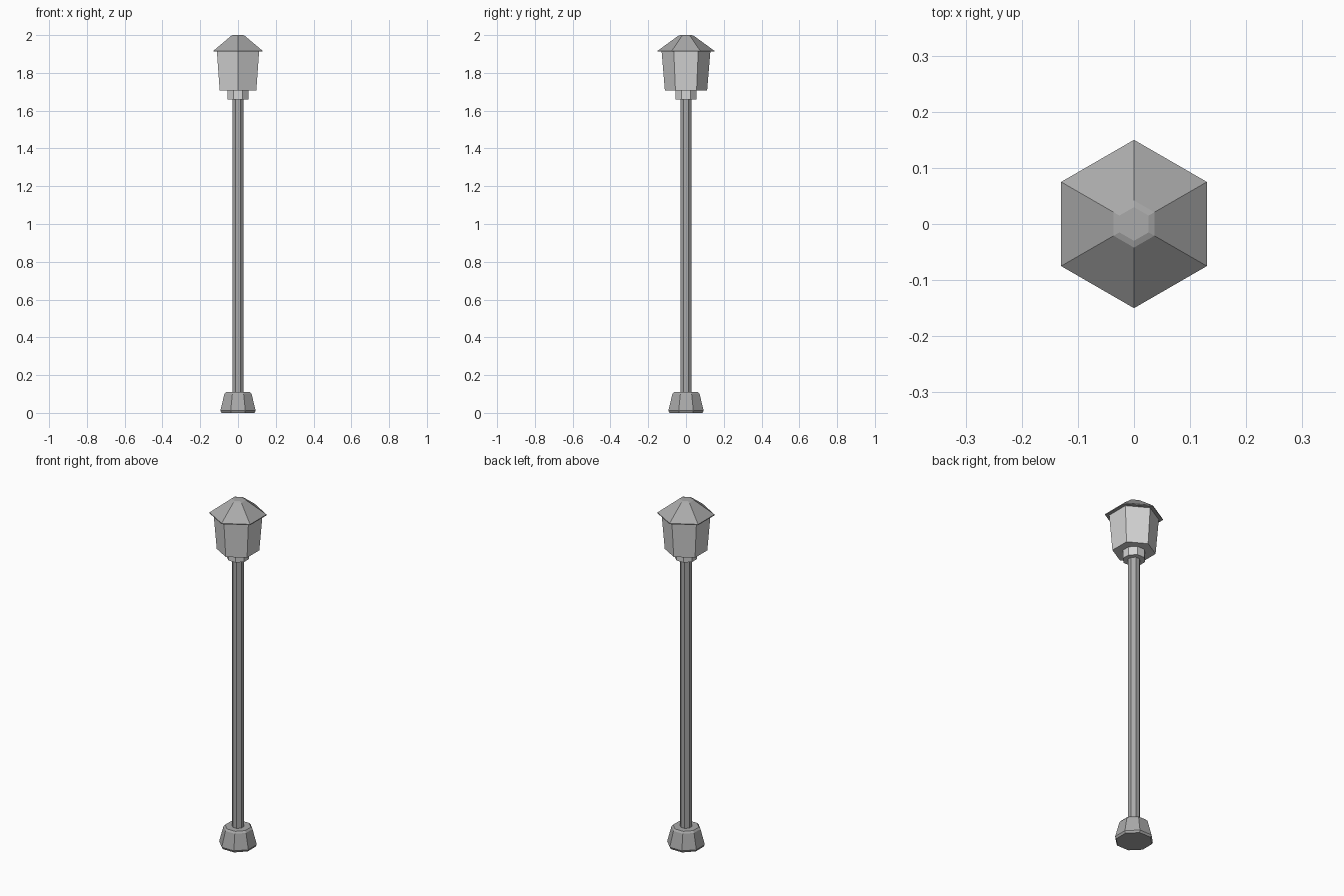
import bpy
import bmesh
from math import cos, sin, pi

cube = bpy.data.objects.get("Cube")
if cube:
    bpy.data.objects.remove(cube, do_unlink=True)


def make_material(name, value):
    mat = bpy.data.materials.new(name)
    mat.use_nodes = True
    colour = (value, value, value, 1)
    mat.diffuse_color = colour
    mat.node_tree.nodes["Principled BSDF"].inputs["Base Color"].default_value = colour
    return mat


metal = make_material("mid grey metal", 0.40)
glass = make_material("pale grey glass", 0.66)


def turned_part(name, sides, start, profile, mat):
    """Stack regular polygons of (radius, height) into a closed, flat-shaded solid."""
    bm = bmesh.new()
    rings = []
    for radius, z in profile:
        angles = [start + 2 * pi * i / sides for i in range(sides)]
        rings.append([bm.verts.new((radius * cos(a), radius * sin(a), z)) for a in angles])
    for low, high in zip(rings, rings[1:]):
        for i in range(sides):
            j = (i + 1) % sides
            bm.faces.new((low[i], low[j], high[j], high[i]))
    bm.faces.new(rings[0][::-1])
    bm.faces.new(rings[-1])
    mesh = bpy.data.meshes.new(name)
    bm.to_mesh(mesh)
    bm.free()
    mesh.materials.append(mat)
    obj = bpy.data.objects.new(name, mesh)
    bpy.context.collection.objects.link(obj)
    return obj


OCT = pi / 8    # flat side to the front
HEX = pi / 2    # corner to the front

# Tapered foot with chamfered rims
turned_part("base", 8, OCT, [(0.095, 0), (0.101, 0.012), (0.078, 0.1), (0.069, 0.11)], metal)
# Long post
turned_part("pole", 8, OCT, [(0.032, 0.1), (0.032, 1.67)], metal)
# Collar joining post and lantern
turned_part("collar", 8, OCT, [(0.06, 1.66), (0.06, 1.71)], glass)
# Lantern body, wider at the top
turned_part("lantern", 6, HEX, [(0.112, 1.708), (0.129, 1.914)], glass)
# Overhanging roof with a softened tip
turned_part("roof", 6, HEX, [(0.15, 1.912), (0.15, 1.917), (0.042, 1.996), (0.03, 2)], metal)
